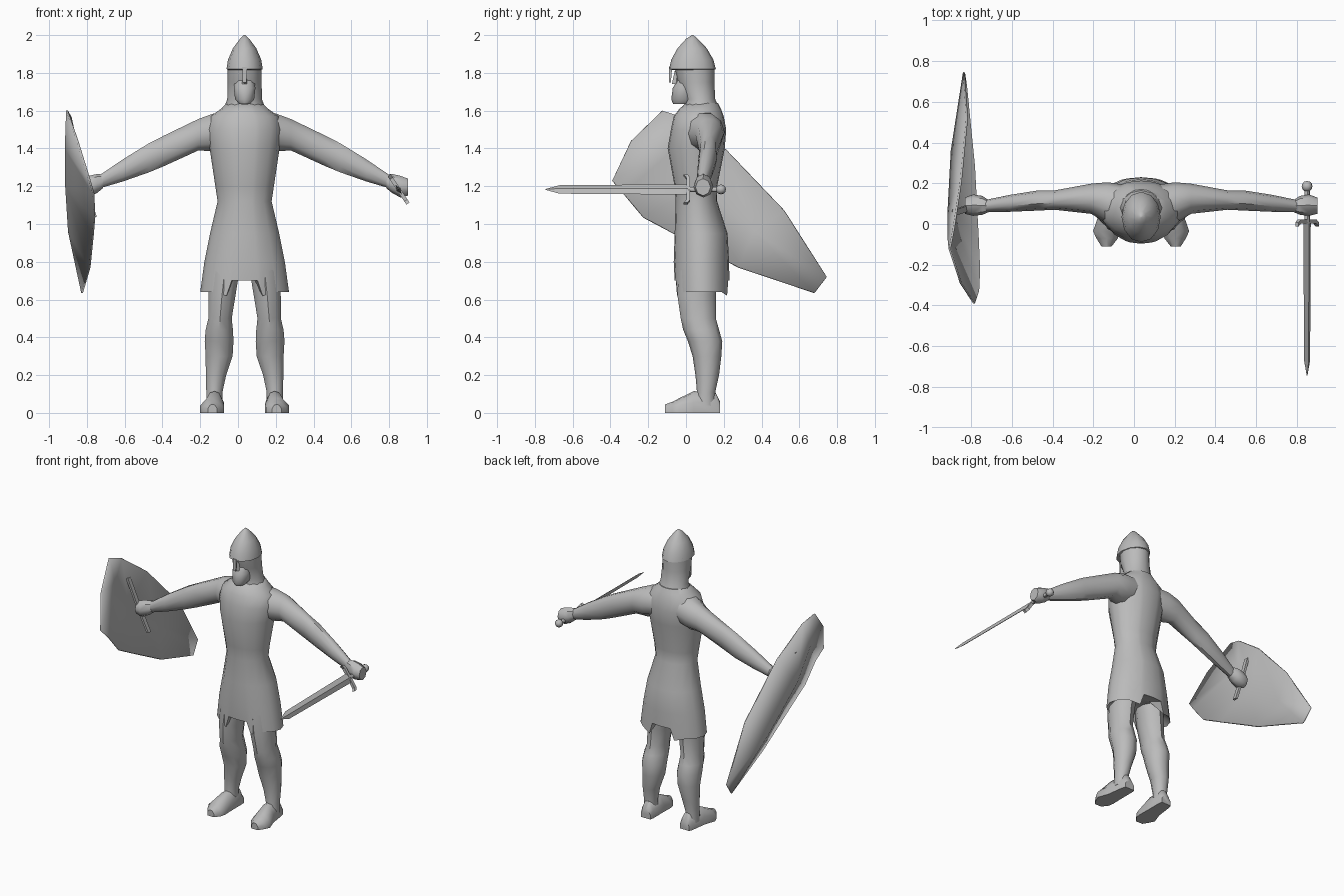
import bpy, bmesh, math
from mathutils import Vector

CX = 0.035  # centre line of the figure
steel = bpy.data.materials.new("plain_grey")
steel.diffuse_color = (0.5, 0.5, 0.5, 1)


def finish(name, bm, angle=45):
    bmesh.ops.recalc_face_normals(bm, faces=bm.faces)
    me = bpy.data.meshes.new(name)
    bm.to_mesh(me)
    bm.free()
    me.materials.append(steel)
    ob = bpy.data.objects.new(name, me)
    bpy.context.collection.objects.link(ob)
    bpy.ops.object.select_all(action='DESELECT')
    ob.select_set(True)
    bpy.context.view_layer.objects.active = ob
    bpy.ops.object.shade_smooth_by_angle(angle=math.radians(angle))
    return ob


def loft(name, rings, angle=45, mirror=False):
    """Skin a list of point rings and cap both ends."""
    for side in ((1, -1) if mirror else (0,)):
        bm = bmesh.new()
        vs = [[bm.verts.new((CX + side * (p[0] - CX), p[1], p[2]) if side else p)
               for p in r] for r in rings]
        n = len(vs[0])
        for a, b in zip(vs, vs[1:]):
            for i in range(n):
                j = (i + 1) % n
                bm.faces.new((a[i], a[j], b[j], b[i]))
        bm.faces.new(vs[0])
        bm.faces.new(vs[-1])
        tag = {0: "", 1: "_left", -1: "_right"}[side]
        finish(name + tag, bm, angle)


def flat_ring(z, x0, x1, y0, y1, angles):
    """Horizontal oval ring; angle 0 faces the front."""
    cx, cy, rx, ry = (x0 + x1) / 2, (y0 + y1) / 2, (x1 - x0) / 2, (y1 - y0) / 2
    return [Vector((cx + rx * math.sin(math.radians(a)),
                    cy - ry * math.cos(math.radians(a)), z)) for a in angles]


def even(n):
    return [360 * i / n for i in range(n)]


def column(name, rows, angles, **kw):
    """Rows are z, half width, front y, back y."""
    loft(name, [flat_ring(z, CX - w, CX + w, a, b, angles) for z, w, a, b in rows], **kw)


# Tunic: torso and skirt, with a notch in the hem at the front and back
half = [0, 17, 24, 45, 68, 90, 112, 135, 156, 163]
body_angles = half + [180 + a for a in half]
body_rows = [(0.72, 0.12, 0.03, 0.15), (0.64, 0.235, -0.06, 0.23), (0.80, 0.213, -0.065, 0.228),
             (0.95, 0.183, -0.06, 0.22), (1.12, 0.143, -0.055, 0.165), (1.20, 0.155, -0.06, 0.165),
             (1.40, 0.185, -0.097, 0.205), (1.50, 0.20, -0.08, 0.213), (1.57, 0.18, -0.065, 0.20),
             (1.61, 0.125, -0.035, 0.185), (1.64, 0.095, 0.0, 0.17)]
body = [flat_ring(z, CX - w, CX + w, a, b, body_angles) for z, w, a, b in body_rows]
for p, a in zip(body[1], body_angles):
    off = min(a % 180, 180 - a % 180)
    p.z = 0.70 if off < 20 else 0.62 if off < 30 else 0.64
loft("tunic", body, angle=50)

# Head, beard and nose
column("head", [(1.60, 0.115, -0.02, 0.185), (1.66, 0.092, 0.0, 0.155), (1.75, 0.09, -0.045, 0.15),
                (1.84, 0.09, -0.062, 0.15)], even(12))
column("beard", [(1.635, 0.03, -0.068, 0.03), (1.66, 0.053, -0.078, 0.05),
                 (1.72, 0.06, -0.07, 0.05), (1.76, 0.055, -0.046, 0.05)], even(10))
column("nose", [(1.74, 0.014, -0.075, -0.03), (1.81, 0.007, -0.06, -0.03)], even(4))

# Helmet with a nose guard
column("helmet", [(1.815, 0.085, -0.07, 0.145), (1.82, 0.096, -0.09, 0.158),
                  (1.87, 0.088, -0.078, 0.145), (1.93, 0.062, -0.045, 0.11),
                  (1.98, 0.025, 0.0, 0.063), (2.0, 0.004, 0.031, 0.039)], even(12))
column("nose_guard", [(1.75, 0.014, -0.092, -0.078), (1.83, 0.018, -0.092, -0.07)],
       [45, 135, 225, 315], angle=30)

# Legs: z, inner x, outer x, front y, back y
leg = [(0.04, 0.15, 0.24, 0.05, 0.16), (0.11, 0.15, 0.24, 0.058, 0.155), (0.20, 0.13, 0.243, 0.05, 0.175),
       (0.30, 0.095, 0.245, 0.035, 0.187), (0.38, 0.09, 0.25, 0.01, 0.192), (0.44, 0.093, 0.245, -0.015, 0.175),
       (0.50, 0.10, 0.23, -0.028, 0.158), (0.62, 0.08, 0.23, -0.045, 0.158), (0.80, 0.05, 0.22, -0.04, 0.17)]
loft("leg", [flat_ring(*r, even(10)) for r in leg], mirror=True)

# Feet: y, centre x, half width, height
foot = [(0.18, 0.185, 0.036, 0.06), (0.155, 0.187, 0.042, 0.11), (0.04, 0.195, 0.05, 0.115),
        (-0.035, 0.207, 0.064, 0.078), (-0.07, 0.202, 0.053, 0.06), (-0.11, 0.205, 0.025, 0.045)]
sole = [(-1, 0), (1, 0), (1, 0.5), (0.5, 0.92), (0, 1), (-0.5, 0.92), (-1, 0.5)]
loft("foot", [[(x + w * u, y, h * v) for u, v in sole] for y, x, w, h in foot], mirror=True)


def side_ring(x, y0, y1, z0, z1, n=10):
    ys, zs = (y0 + y1) / 2, (z0 + z1) / 2
    return [(x, ys + (y1 - y0) / 2 * math.cos(2 * math.pi * i / n),
             zs + (z1 - z0) / 2 * math.sin(2 * math.pi * i / n)) for i in range(n)]


# Arms and fists: x, front y, back y, bottom z, top z
arm = [(0.10, -0.03, 0.19, 1.40, 1.60), (0.20, 0.0, 0.205, 1.38, 1.59), (0.28, 0.05, 0.198, 1.385, 1.56),
       (0.46, 0.07, 0.165, 1.303, 1.473), (0.54, 0.066, 0.165, 1.27, 1.432), (0.68, 0.06, 0.143, 1.222, 1.345),
       (0.80, 0.058, 0.118, 1.188, 1.262)]
loft("arm", [side_ring(*r) for r in arm], mirror=True)
fist = [(0.785, 0.058, 0.118, 1.19, 1.262), (0.815, 0.045, 0.138, 1.165, 1.265),
        (0.86, 0.04, 0.145, 1.14, 1.255), (0.90, 0.05, 0.13, 1.15, 1.24)]
loft("fist", [side_ring(*r, n=8) for r in fist], mirror=True)

# Sword pointing forward, its flat tilted along the guard
HILT = Vector((0.85, 0, 1.183))
wide, thin = Vector((0.55, 0, -0.83)), Vector((0.83, 0, 0.55))


def hilt_ring(y, a, b, n=4):
    return [HILT + Vector((0, y, 0)) + wide * a * math.cos(2 * math.pi * i / n)
            + thin * b * math.sin(2 * math.pi * i / n) for i in range(n)]


loft("sword_blade", [hilt_ring(y, a, b) for y, a, b in
                     ((0.02, 0.033, 0.011), (-0.67, 0.027, 0.009), (-0.745, 0.002, 0.002))], angle=20)
loft("sword_grip", [hilt_ring(y, 0.014, 0.014, 8) for y in (0.01, 0.17)])
loft("sword_pommel", [hilt_ring(0.185 - 0.026 * math.cos(t), 0.002 + 0.025 * math.sin(t),
                                0.002 + 0.025 * math.sin(t), 8)
                      for t in [math.pi * i / 6 for i in range(7)]])
loft("sword_guard", [[HILT + wide * s + thin * u + Vector((0, v, 0))
                      for u, v in ((-0.01, y), (0.01, y), (0.01, y + 0.02), (-0.01, y + 0.02))]
                     for s, y in ((-0.09, -0.012), (-0.07, 0.002), (0.07, 0.002), (0.09, -0.012))], angle=30)

# Kite shield: a rim rising to a ridge on the outer face (y, z, x)
rim = [(-0.125, 1.6, -0.905), (-0.02, 1.565, -0.885), (0.21, 1.395, -0.85), (0.52, 1.07, -0.82),
       (0.745, 0.72, -0.835), (0.68, 0.635, -0.825), (0.28, 0.77, -0.785), (-0.065, 0.95, -0.767),
       (-0.225, 1.035, -0.76), (-0.33, 1.16, -0.765), (-0.39, 1.23, -0.785), (-0.29, 1.44, -0.85)]
ridge = [(-0.06, 1.40, -0.912), (0.08, 1.2, -0.91), (0.36, 0.96, -0.895)]
bm = bmesh.new()
rv = [bm.verts.new((x, y, z)) for y, z, x in rim]
cv = [bm.verts.new((x, y, z)) for y, z, x in ridge]
near = [0, 0, 1, 2, 2, 2, 2, 1, 1, 1, 0, 0]
for i in range(12):
    j = (i + 1) % 12
    bm.faces.new((rv[i], rv[j], cv[near[j]]))
    if near[i] != near[j]:
        bm.faces.new((rv[i], cv[near[j]], cv[near[i]]))
shield = finish("shield", bm, 35)
sol = shield.modifiers.new("thickness", 'SOLIDIFY')
sol.thickness, sol.offset = 0.01, 0

# Strap held by the shield hand
ends = (Vector((-0.885, 0.055, 1.40)), Vector((-0.825, 0.075, 1.22)), Vector((-0.755, 0.095, 1.04)))
loft("shield_strap", [[p + Vector((u, v, 0)) for u, v in
                       ((-0.008, -0.015), (0.008, -0.015), (0.008, 0.015), (-0.008, 0.015))]
                      for p in ends], angle=30)
